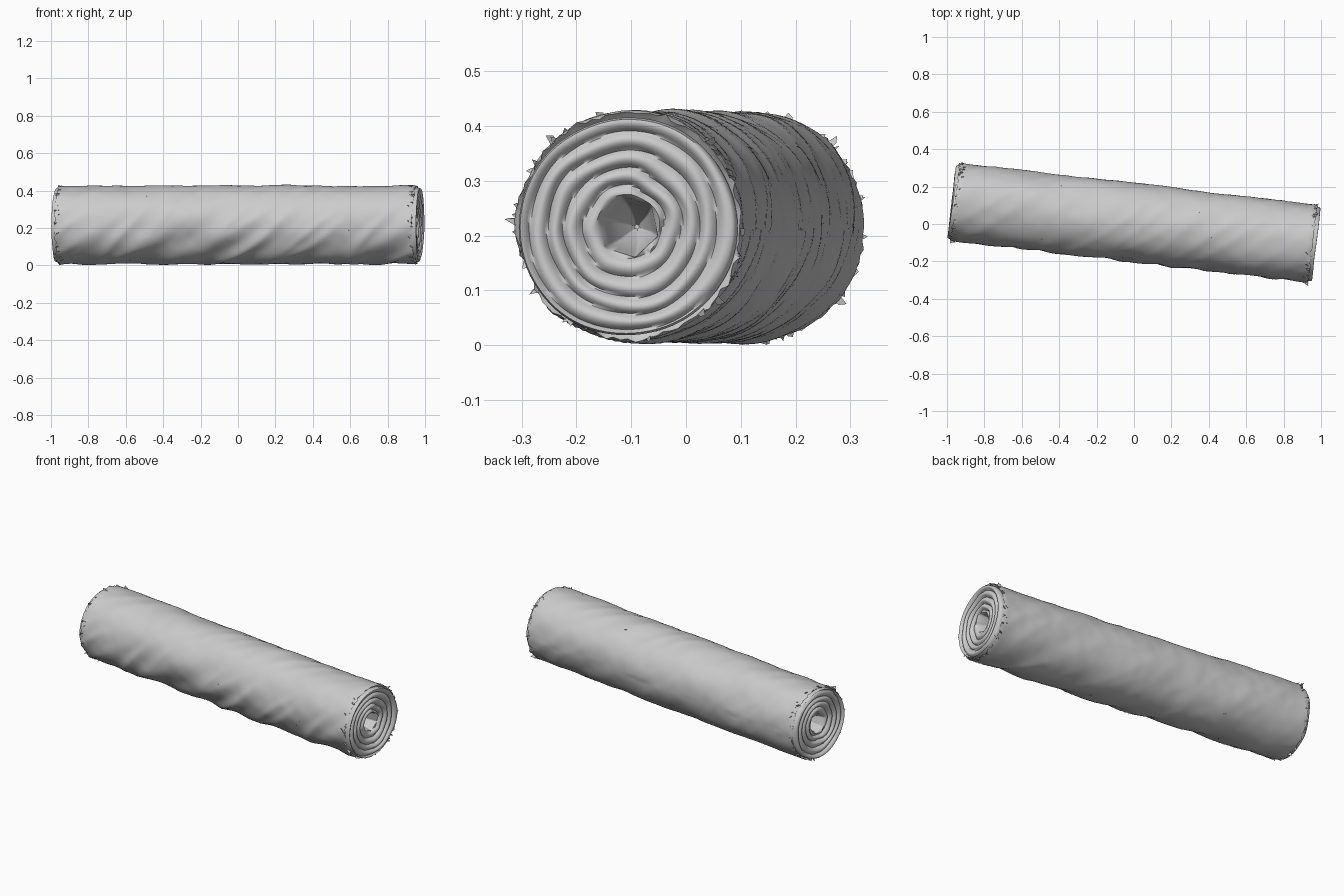
import bpy, bmesh, math, random
from math import sin, cos, pi, tau
from mathutils import Vector, Matrix, noise

random.seed(7)
if "Cube" in bpy.data.objects:
    bpy.data.objects.remove(bpy.data.objects["Cube"])

RADIUS = 0.211
HALF = 0.962
SIDES = 96
PLACE = Matrix.Translation((0, 0.006, 0.216)) @ Matrix.Rotation(math.radians(-6.7), 4, "Z")

cloth = bpy.data.materials.new("pale grey cloth")
cloth.use_nodes = True
GREY = (0.6, 0.6, 0.6, 1)
cloth.diffuse_color = GREY
cloth.node_tree.nodes["Principled BSDF"].inputs["Base Color"].default_value = GREY


def finish(bm, name, angle=50):
    bmesh.ops.recalc_face_normals(bm, faces=bm.faces)
    mesh = bpy.data.meshes.new(name)
    bm.to_mesh(mesh)
    bm.free()
    mesh.transform(PLACE)
    mesh.materials.append(cloth)
    obj = bpy.data.objects.new(name, mesh)
    bpy.context.collection.objects.link(obj)
    bpy.ops.object.select_all(action="DESELECT")
    obj.select_set(True)
    bpy.context.view_layer.objects.active = obj
    bpy.ops.object.shade_smooth_by_angle(angle=math.radians(angle))
    return obj


def skin(bm, rings):
    """Join closed rings of vertices with quads."""
    for a, b in zip(rings, rings[1:]):
        for i in range(len(a)):
            j = (i + 1) % len(a)
            bm.faces.new((a[i], a[j], b[j], b[i]))


def around(x, r, t):
    return Vector((x, r * cos(t), r * sin(t)))


def sheet_radius(x, t):
    """Outer surface radius, with broad dents and slanted folds."""
    dent = noise.noise(Vector((x * 3.5, cos(t) * 1.3, sin(t) * 1.3)))
    slant = x * 5.0 + t * 1.1
    ridge = 1 - abs(noise.noise(Vector((slant * 1.3, cos(t) * 0.5, sin(t) * 0.5 + 4)))) * 2
    low_front = max(0, cos(t - pi * 1.2)) ** 2
    fine = noise.noise(Vector((x * 14, cos(t) * 3, sin(t) * 3)))
    r = RADIUS + 0.007 * dent + (0.003 + 0.011 * low_front) * (ridge - 0.7) + 0.002 * fine
    return min(r, RADIUS + 0.006)


# Outer sheet, with ragged rims that turn in at both ends
bm = bmesh.new()
rings = []
COUNT = 130
angles = [tau * i / SIDES for i in range(SIDES)]
for x, r in ((-0.94, 0.185), (-0.95, 0.198)):
    rings.append([bm.verts.new(around(x, r, t)) for t in angles])
for k in range(COUNT + 1):
    x = HALF * (2 * k / COUNT - 1)
    edge = max(0, abs(x) / HALF - 0.985) / 0.015
    ring = []
    for t in angles:
        fray = edge * random.uniform(-0.006, 0.006)
        r = sheet_radius(x, t) + edge * random.uniform(-0.007, 0.003)
        ring.append(bm.verts.new(around(x + fray, r, t)))
    rings.append(ring)
for x, r in ((0.95, 0.198), (0.94, 0.185)):
    rings.append([bm.verts.new(around(x, r, t)) for t in angles])
skin(bm, rings)
finish(bm, "outer_sheet")


# Rolled layers seen at each end, wound as a spiral round a hollow core
def rolled_end(name, side):
    bm = bmesh.new()
    pitch, outer, inner, steps = 0.034, 0.2, 0.058, 40
    rings = [[bm.verts.new(around(side * 0.93, outer - 0.003, t)) for t in angles]]
    for k in range(steps + 1):
        r0 = outer + (inner - outer) * k / steps
        ring = []
        for t in angles:
            wave = noise.noise(Vector((cos(t) * 1.5, sin(t) * 1.5, r0 * 14 + side)))
            phase = ((outer - r0) / pitch + side * t / tau + 0.15 * wave) % 1
            bump = sin(pi * phase) ** 0.7
            fall = 0.018 * (1 - (r0 - inner) / (outer - inner))
            lip = 0.012 if k == 0 else 0
            x = 0.967 + 0.016 * bump - fall + 0.003 * wave - lip
            ring.append(bm.verts.new(around(side * x, r0 + 0.004 * wave, t)))
        rings.append(ring)
    # hollow six-sided core narrowing inwards
    for x, r in ((0.955, 0.052), (0.92, 0.045), (0.86, 0.03), (0.82, 0.004)):
        ring = []
        for t in angles:
            hexagon = cos(pi / 6) / cos((t + 0.3) % (pi / 3) - pi / 6)
            ring.append(bm.verts.new(around(side * x, r * hexagon * 1.1, t)))
        rings.append(ring)
    skin(bm, rings)
    bm.faces.new(rings[-1])
    finish(bm, name)


rolled_end("rolled_end_left", 1)
rolled_end("rolled_end_right", -1)

# Frayed scraps round the rims and loose threads along the sheet
bm = bmesh.new()


def scrap(x, t, width, height, lean):
    r = sheet_radius(x, t) - 0.004
    turn = width / RADIUS
    base = [around(x, r, t - turn), around(x + lean, r, t + turn),
            around(x + lean * 1.5, r + height, t + turn * random.uniform(-1, 1)),
            around(x - lean * 0.5, r + height * 0.6, t - turn)]
    bm.faces.new([bm.verts.new(p) for p in base])


for side in (-1, 1):
    for _ in range(32):
        scrap(side * random.uniform(0.93, 0.96), random.uniform(0, tau),
              random.uniform(0.003, 0.009), random.uniform(0.006, 0.013), side * 0.008)
    for t in (0.8, 2.3, 3.1, 3.75, 5.6):
        scrap(side * 0.95, t, 0.007, 0.02, side * 0.01)
for _ in range(30):
    scrap(random.uniform(-0.9, 0.9), random.uniform(0, tau),
          0.003, random.uniform(0.004, 0.007), random.uniform(-0.012, 0.012))
finish(bm, "frayed_scraps", 20)
